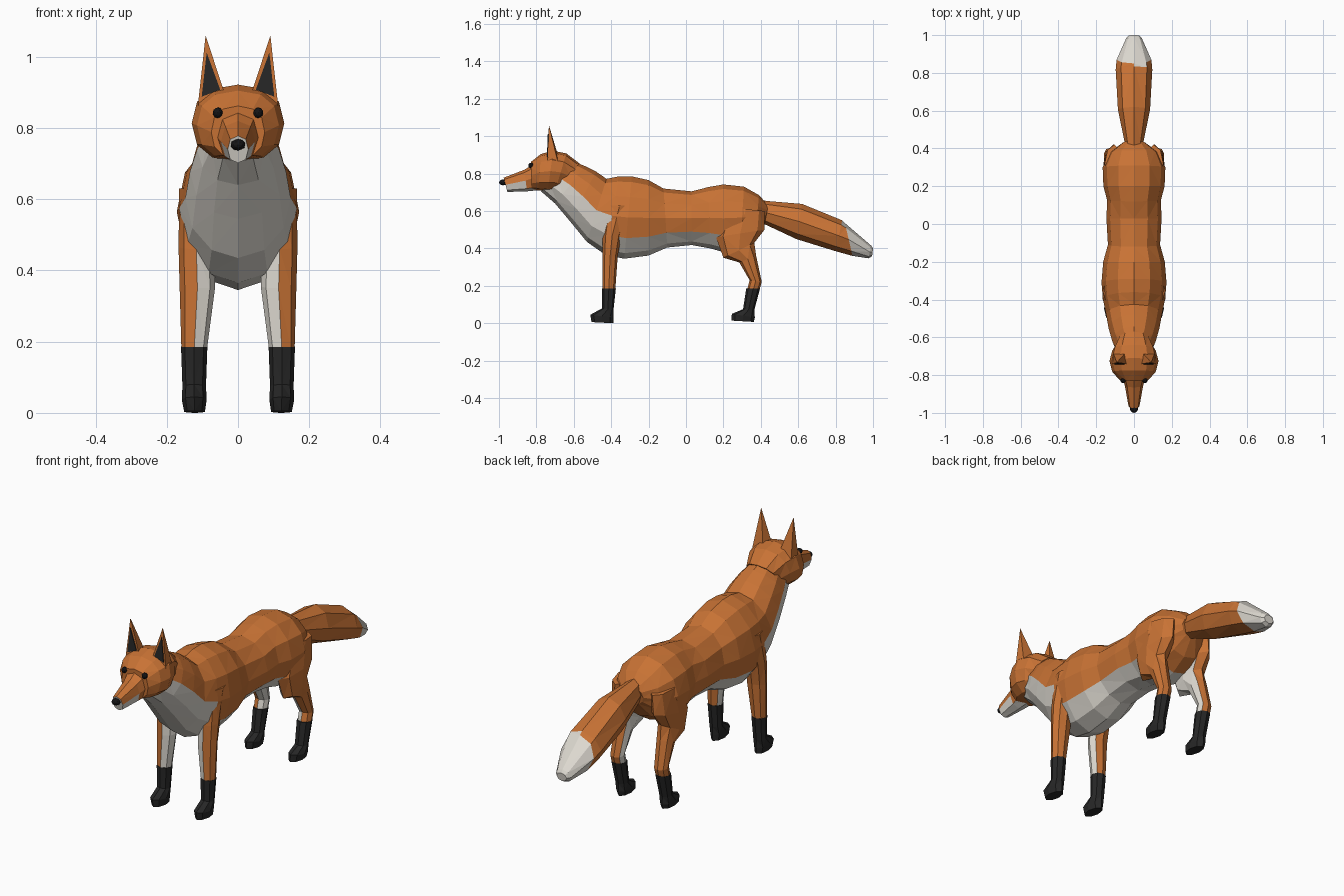
import bpy, bmesh, math
from mathutils import Vector


def material(name, rgb):
    m = bpy.data.materials.new(name)
    m.diffuse_color = (*rgb, 1)
    return m


MATS = [material("orange_fur", (0.58, 0.17, 0.035)),
        material("white_fur", (0.72, 0.69, 0.63)),
        material("charcoal_fur", (0.02, 0.02, 0.02)),
        material("black_gloss", (0.007, 0.007, 0.008))]
ORANGE, WHITE, DARK, BLACK = range(4)


def finish(name, bm, triangulate=True):
    if triangulate:
        bmesh.ops.triangulate(bm, faces=bm.faces[:], quad_method='SHORT_EDGE')
    bmesh.ops.recalc_face_normals(bm, faces=bm.faces[:])
    me = bpy.data.meshes.new(name)
    bm.to_mesh(me)
    bm.free()
    for m in MATS:
        me.materials.append(m)
    ob = bpy.data.objects.new(name, me)
    bpy.context.collection.objects.link(ob)
    return ob


def loft(name, rings, sides, colour, side=1, power=1.0):
    """Each ring: (y, z) of one edge, (y, z) of the opposite edge, half width, centre x.
    colour(ring, angle) picks the face material; angle 0 is the first edge, 180 the other."""
    bm = bmesh.new()
    loops = []
    for ay, az, by, bz, w, *cx in rings:
        a, b = Vector((0, ay, az)), Vector((0, by, bz))
        mid, half = (a + b) / 2, (a - b) / 2
        x0 = cx[0] if cx else 0
        loop = []
        for i in range(sides):
            t = 2 * math.pi * i / sides
            c, s = (math.copysign(abs(f) ** power, f) for f in (math.cos(t), math.sin(t)))
            p = mid + half * c
            loop.append(bm.verts.new((side * (x0 + w * s), p.y, p.z)))
        loops.append(loop)
    for r in range(len(loops) - 1):
        for i in range(sides):
            j = (i + 1) % sides
            f = bm.faces.new((loops[r][i], loops[r][j], loops[r + 1][j], loops[r + 1][i]))
            f.material_index = colour(r, (i + 0.5) * 360 / sides)
    for r, loop in ((0, loops[0]), (len(loops) - 2, loops[-1])):
        bm.faces.new(loop).material_index = colour(r, 180)
    return finish(name, bm)


def below(angle, spread):
    return WHITE if abs(angle - 180) < spread else ORANGE


# Torso with chest and belly: top edge, bottom edge, half width
loft("torso", [
    (-0.60, 0.865, -0.775, 0.705, 0.085),
    (-0.54, 0.84, -0.70, 0.64, 0.115),
    (-0.48, 0.81, -0.62, 0.545, 0.135),
    (-0.425, 0.772, -0.53, 0.435, 0.148),
    (-0.36, 0.785, -0.43, 0.365, 0.165),
    (-0.29, 0.785, -0.33, 0.345, 0.172),
    (-0.20, 0.765, -0.20, 0.362, 0.163),
    (-0.12, 0.72, -0.10, 0.405, 0.138),
    (0.03, 0.705, 0.03, 0.418, 0.146),
    (0.12, 0.728, 0.13, 0.40, 0.142),
    (0.20, 0.742, 0.20, 0.38, 0.162),
    (0.31, 0.73, 0.29, 0.40, 0.166),
    (0.39, 0.685, 0.37, 0.45, 0.13),
    (0.44, 0.63, 0.42, 0.53, 0.06),
], 12, lambda r, a: below(a, 80 if r < 4 else 50 if r < 11 else 0))

# Head and muzzle
loft("head", [
    (-0.57, 0.855, -0.67, 0.715, 0.085),
    (-0.64, 0.908, -0.70, 0.705, 0.115),
    (-0.71, 0.922, -0.74, 0.705, 0.130),
    (-0.775, 0.905, -0.79, 0.71, 0.115),
    (-0.83, 0.862, -0.825, 0.715, 0.075),
], 12, lambda r, a: ORANGE, power=0.85)
loft("muzzle", [
    (-0.80, 0.86, -0.78, 0.712, 0.068),
    (-0.865, 0.82, -0.85, 0.705, 0.048),
    (-0.975, 0.778, -0.955, 0.702, 0.029),
], 8, lambda r, a: below(a, 100 if r else 30), power=0.85)

# Bushy tail with a white tip
loft("tail", [
    (0.38, 0.66, 0.38, 0.545, 0.04),
    (0.44, 0.653, 0.43, 0.525, 0.05),
    (0.62, 0.638, 0.59, 0.45, 0.085),
    (0.835, 0.55, 0.80, 0.385, 0.097),
    (0.85, 0.535, 0.89, 0.36, 0.092),
    (0.99, 0.415, 0.975, 0.347, 0.042),
    (1.0, 0.40, 0.995, 0.358, 0.028),
], 8, lambda r, a: WHITE if r > 3 or (r == 3 and a < 50) else ORANGE)


# Legs: front edge, back edge, half width, centre x
def inner_white(r, a):
    return WHITE if r > 0 and 230 < a < 340 else ORANGE


FRONT_LEG = [(-0.43, 0.63, -0.28, 0.63, 0.05, 0.115),
             (-0.445, 0.46, -0.345, 0.47, 0.05, 0.117),
             (-0.447, 0.35, -0.365, 0.36, 0.05, 0.114),
             (-0.447, 0.18, -0.378, 0.18, 0.036, 0.123)]
FRONT_SOCK = [(-0.450, 0.185, -0.375, 0.185, 0.037, 0.123),
              (-0.448, 0.08, -0.388, 0.07, 0.033, 0.123),
              (-0.512, 0.045, -0.387, 0.03, 0.035, 0.123),
              (-0.505, 0.006, -0.388, 0.0, 0.029, 0.122)]
HIND_LEG = [(0.22, 0.62, 0.42, 0.60, 0.05, 0.105),
            (0.16, 0.46, 0.42, 0.50, 0.053, 0.112),
            (0.20, 0.35, 0.365, 0.43, 0.048, 0.115),
            (0.285, 0.325, 0.375, 0.36, 0.042, 0.118),
            (0.34, 0.23, 0.405, 0.22, 0.036, 0.123),
            (0.327, 0.18, 0.393, 0.18, 0.035, 0.123)]
HIND_SOCK = [(0.322, 0.186, 0.396, 0.186, 0.037, 0.123),
             (0.305, 0.075, 0.365, 0.07, 0.033, 0.123),
             (0.245, 0.05, 0.368, 0.03, 0.035, 0.123),
             (0.243, 0.014, 0.362, 0.007, 0.029, 0.122)]

for side, tag in ((1, "right"), (-1, "left")):
    loft(f"front_leg_{tag}", FRONT_LEG, 8, inner_white, side)
    loft(f"hind_leg_{tag}", HIND_LEG, 8, inner_white, side)
    for part, rings in (("front_sock", FRONT_SOCK), ("hind_sock", HIND_SOCK)):
        loft(f"{part}_{tag}", rings, 8, lambda r, a: DARK, side)

    # Ear: four-sided spike with a thin dark plate on its front
    bm = bmesh.new()
    base = [bm.verts.new((side * x, y, z)) for x, y, z in (
        (0.113, -0.74, 0.86), (0.040, -0.74, 0.905), (0.048, -0.685, 0.90), (0.110, -0.685, 0.86))]
    tip = bm.verts.new((side * 0.091, -0.733, 1.06))
    bm.faces.new(base)
    for i in range(4):
        bm.faces.new((base[i], base[(i + 1) % 4], tip))
    finish(f"ear_{tag}", bm)
    bm = bmesh.new()
    front, back = ([bm.verts.new((side * x, y + dy, z)) for x, y, z in (
        (0.102, -0.743, 0.888), (0.050, -0.743, 0.908), (0.088, -0.739, 1.012))] for dy in (0, 0.006))
    bm.faces.new(front)
    bm.faces.new(back)
    for i in range(3):
        j = (i + 1) % 3
        bm.faces.new((front[i], front[j], back[j], back[i]))
    for f in bm.faces:
        f.material_index = DARK
    finish(f"inner_ear_{tag}", bm)


# Eyes and nose
def ball(name, loc, radii):
    bm = bmesh.new()
    bmesh.ops.create_icosphere(bm, subdivisions=2, radius=1)
    for v in bm.verts:
        v.co = Vector(loc) + Vector([c * r for c, r in zip(v.co, radii)])
    for f in bm.faces:
        f.material_index = BLACK
    finish(name, bm)


for side, tag in ((1, "right"), (-1, "left")):
    ball(f"eye_{tag}", (side * 0.057, -0.829, 0.843), (0.014, 0.014, 0.015))
ball("nose", (0, -0.978, 0.753), (0.021, 0.022, 0.016))
